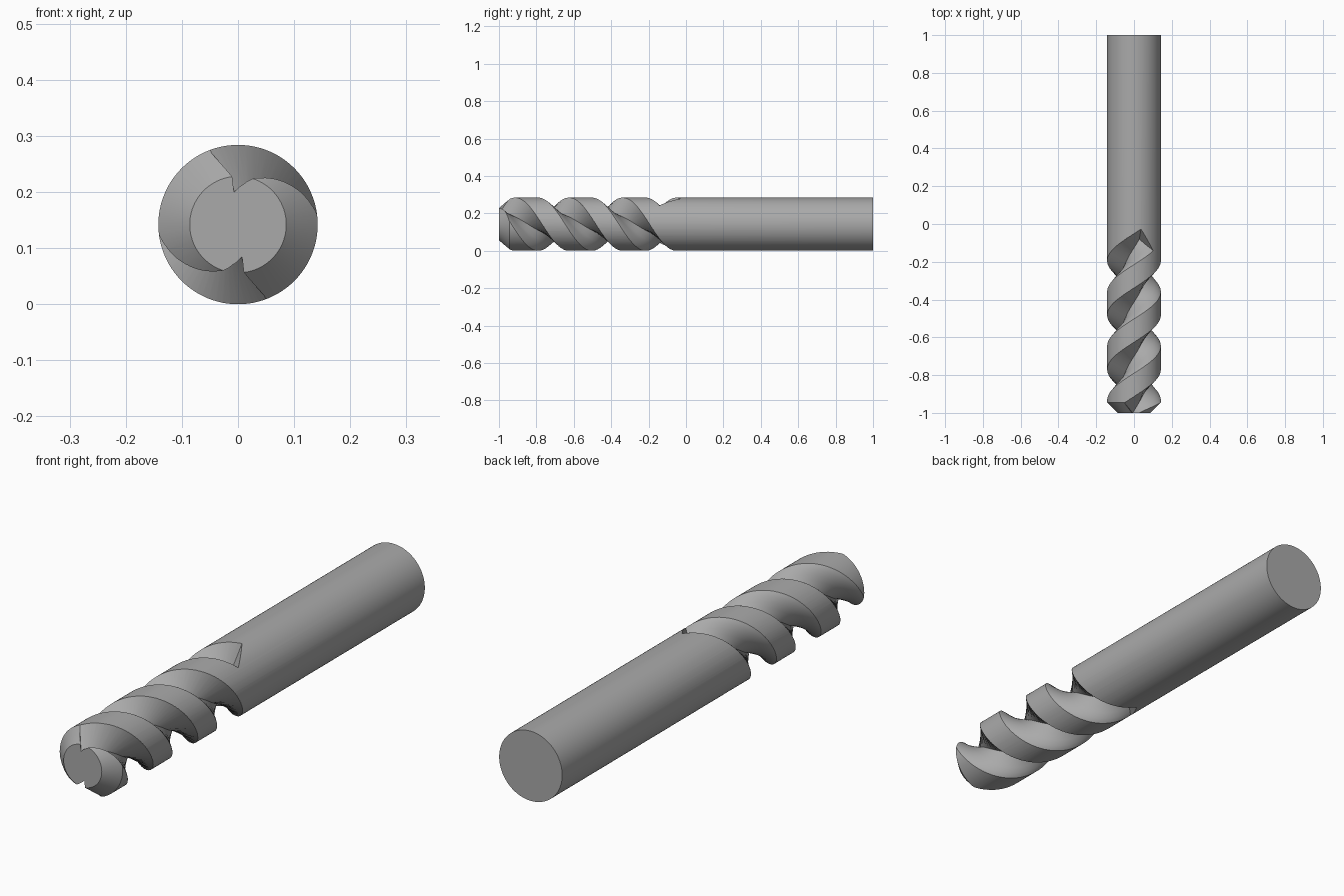
import bpy, bmesh, math
from mathutils import Vector

if "Cube" in bpy.data.objects:
    bpy.data.objects.remove(bpy.data.objects["Cube"], do_unlink=True)

R = 0.142            # shank radius, also the height of the axis
PITCH = 0.575        # length of one flute turn
TURNS = 1.6
START = math.radians(-7)

steel = bpy.data.materials.new("steel_grey")
steel.use_nodes = True
GREY = (0.40, 0.40, 0.40, 1)
steel.diffuse_color = GREY
steel.node_tree.nodes["Principled BSDF"].inputs["Base Color"].default_value = GREY


def loft(name, rings):
    """Closed solid through equal rings of points, with a cap at each end."""
    bm = bmesh.new()
    loops = [[bm.verts.new(p) for p in ring] for ring in rings]
    n = len(loops[0])
    for a, b in zip(loops, loops[1:]):
        for i in range(n):
            j = (i + 1) % n
            bm.faces.new((a[i], a[j], b[j], b[i]))
    bm.faces.new(loops[0])
    bm.faces.new(loops[-1])
    bmesh.ops.recalc_face_normals(bm, faces=bm.faces[:])
    mesh = bpy.data.meshes.new(name)
    bm.to_mesh(mesh)
    bm.free()
    mesh.materials.append(steel)
    obj = bpy.data.objects.new(name, mesh)
    bpy.context.collection.objects.link(obj)
    return obj


def circle(y, r, n=96):
    return [Vector((r * math.sin(2 * math.pi * i / n), y,
                    R + r * math.cos(2 * math.pi * i / n))) for i in range(n)]


# Round shank with a chamfered tip
drill = loft("drill_body", [circle(-1, 0.086), circle(-0.945, R), circle(1, R)])

# Flute profile: (offset across the flute, distance from the axis)
PROFILE = [(0, 0.058), (-0.031, 0.088), (-0.044, 0.105), (-0.058, 0.122),
           (-0.072, 0.135), (-0.084, 0.142), (-0.115, 0.160), (0.080, 0.160)]
slope = 2 * math.pi * R / PITCH
ACROSS, ALONG = -1 / math.hypot(slope, 1), slope / math.hypot(slope, 1)


def flute_ring(turn, offset):
    """Profile set square to the helix at the given turn."""
    a = START + 2 * math.pi * turn + offset
    out = Vector((math.sin(a), 0, math.cos(a)))
    side = Vector((math.cos(a), 0, -math.sin(a))) * ACROSS + Vector((0, ALONG, 0))
    centre = Vector((0, -1 + PITCH * turn, R))
    return [centre + out * r + side * b for b, r in PROFILE]


# Cut two opposite spiral flutes
STEPS = 110
bpy.context.view_layer.objects.active = drill
for k in range(2):
    cutter = loft("flute_cutter", [flute_ring(TURNS * i / STEPS, k * math.pi)
                                   for i in range(STEPS + 1)])
    cutter.hide_render = True
    mod = drill.modifiers.new("flute", "BOOLEAN")
    mod.operation = "DIFFERENCE"
    mod.solver = "EXACT"
    mod.object = cutter
    bpy.ops.object.modifier_apply(modifier=mod.name)
    bpy.data.objects.remove(cutter, do_unlink=True)

# Smooth curved surfaces, sharp cutting edges
bpy.ops.object.select_all(action="DESELECT")
drill.select_set(True)
bpy.context.view_layer.objects.active = drill
bpy.ops.object.shade_smooth_by_angle(angle=math.radians(25))
